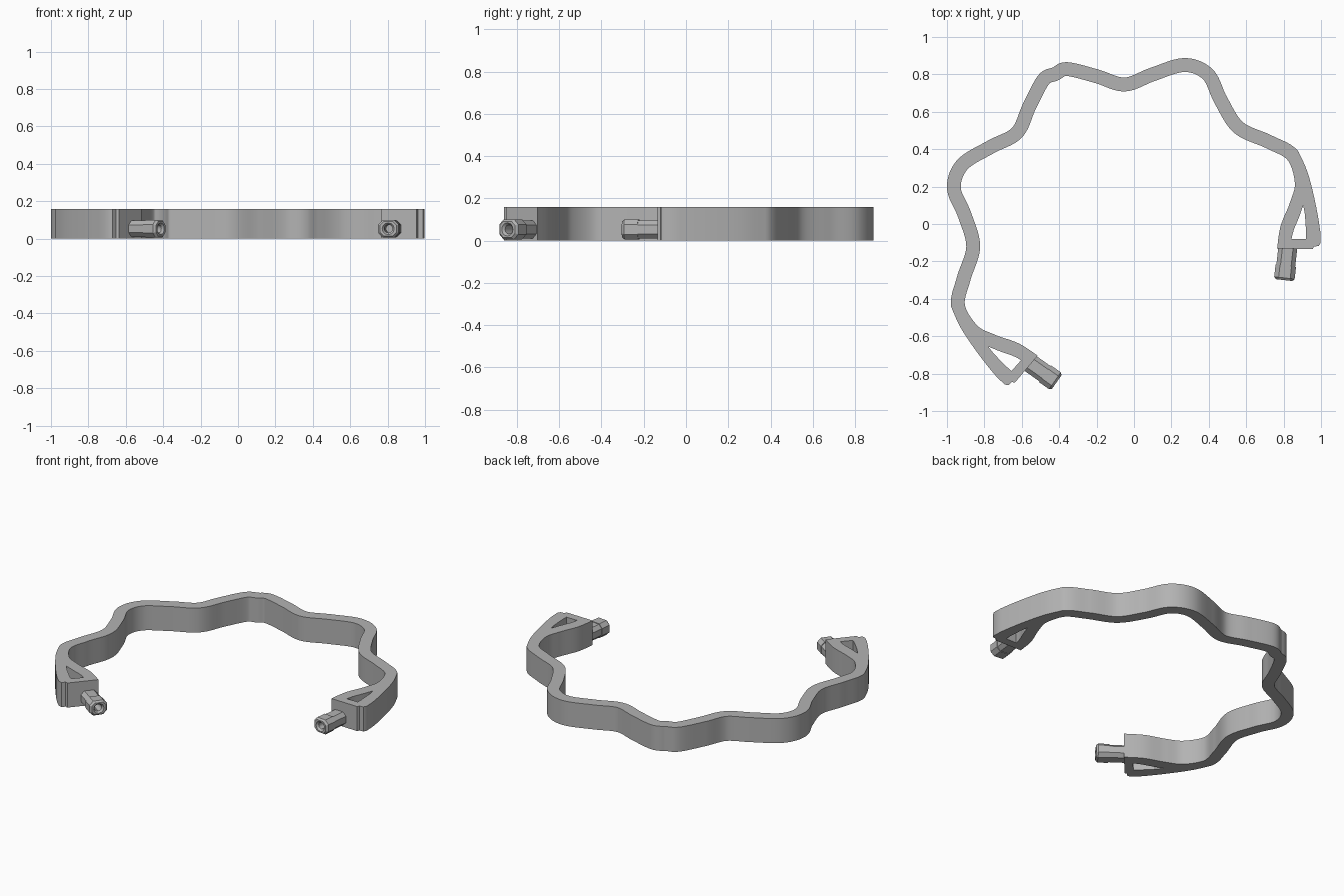
import bpy, bmesh, math
from mathutils import Vector, Matrix
from mathutils.geometry import interpolate_bezier

if "Cube" in bpy.data.objects:
    bpy.data.objects.remove(bpy.data.objects["Cube"])

HEIGHT = 0.16
HALF_WIDTH = 0.037
CENTRE = Vector((-0.063, 0.003))
SIDE = Vector((0.9125, 0.409)).normalized()   # direction across the symmetry axis

grey = bpy.data.materials.new("plain_grey")
grey.use_nodes = True
grey.diffuse_color = (0.45, 0.45, 0.45, 1)
grey.node_tree.nodes["Principled BSDF"].inputs["Base Color"].default_value = grey.diffuse_color


def mirror(p):
    return p - 2 * (p - CENTRE).dot(SIDE) * SIDE


def vectors(*pairs):
    return [Vector(p) for p in pairs]


def smooth_path(pts, steps=10):
    """Smooth curve through all the points."""
    n = len(pts)
    tangents = [(pts[min(i + 1, n - 1)] - pts[max(i - 1, 0)]) / 6 for i in range(n)]
    path = []
    for i in range(n - 1):
        path += interpolate_bezier(pts[i], pts[i] + tangents[i],
                                   pts[i + 1] - tangents[i + 1], pts[i + 1], steps + 1)[:-1]
    return [Vector(p[:2]) for p in path] + [pts[-1]]


def offset(path, distance):
    result = []
    for i, p in enumerate(path):
        t = (path[min(i + 1, len(path) - 1)] - path[max(i - 1, 0)]).normalized()
        result.append(p + Vector((-t.y, t.x)) * distance)
    return result


def finish(obj, angle):
    obj.data.materials.clear()
    obj.data.materials.append(grey)
    bpy.ops.object.select_all(action='DESELECT')
    obj.select_set(True)
    bpy.context.view_layer.objects.active = obj
    bpy.ops.object.shade_smooth_by_angle(angle=math.radians(angle))


def add_mesh(name, bm, angle):
    bmesh.ops.remove_doubles(bm, verts=bm.verts, dist=0.0002)
    bmesh.ops.recalc_face_normals(bm, faces=bm.faces)
    mesh = bpy.data.meshes.new(name)
    bm.to_mesh(mesh)
    bm.free()
    obj = bpy.data.objects.new(name, mesh)
    bpy.context.collection.objects.link(obj)
    finish(obj, angle)


# Wavy centre line of one half, from the middle lobe to the end strand
STEPS = 10
half = vectors((-.419, .803), (-.356, .828), (-.2, .79), (-.05, .746), (.1, .8), (.27, .85),
               (.395, .8), (.465, .66), (.56, .515), (.72, .44), (.85, .365), (.897, .22),
               (.868, .1), (.82, -.02), (.802, -.135))
arm_start = 10
full = [mirror(p) for p in reversed(half[1:])] + half
path = smooth_path(full, STEPS)
middle = (len(half) - 1) * STEPS
outer = offset(path, HALF_WIDTH)[middle:middle + arm_start * STEPS + 1]
inner = offset(path, -HALF_WIDTH)[middle:]

# Outer brace arm and the stepped foot at its tip
arm = smooth_path([outer[-1]] + vectors((.925, .285), (.957, .17), (.982, .05), (.996, -.04)), 5)[1:]
foot = vectors((.998, -.1), (.988, -.118), (.962, -.12), (.955, -.135))
half_outline = outer + arm + foot + inner[::-1]
outline = half_outline + [mirror(p) for p in reversed(half_outline[1:-1])]

# Triangular opening between strand and brace
hole = smooth_path(vectors((.905, .1), (.882, .035), (.855, -.03), (.842, -.08)), 4)
hole += vectors((.92, -.08), (.92, -.04), (.914, .05))

# Filled outline with both openings, extruded to the band height
curve = bpy.data.curves.new("band_outline", 'CURVE')
curve.dimensions = '2D'
curve.fill_mode = 'BOTH'
curve.extrude = HEIGHT / 2
for loop in (outline, hole, [mirror(p) for p in hole]):
    spline = curve.splines.new('POLY')
    spline.points.add(len(loop) - 1)
    for point, p in zip(spline.points, loop):
        point.co = (p.x, p.y, 0, 1)
    spline.use_cyclic_u = True
helper = bpy.data.objects.new("band_outline", curve)
bpy.context.collection.objects.link(helper)
bpy.context.view_layer.update()
filled = bpy.data.meshes.new_from_object(
    helper.evaluated_get(bpy.context.evaluated_depsgraph_get()))
bpy.data.objects.remove(helper)
band = bmesh.new()
band.from_mesh(filled)
bmesh.ops.translate(band, verts=band.verts, vec=(0, 0, HEIGHT / 2))
add_mesh("wavy_band", band, 35)


def connector(name, start, tip):
    """Eight-sided socket with a bevelled mouth and a round blind bore."""
    axis = Vector((tip.x - start.x, tip.y - start.y, 0))
    length = axis.length
    axis.normalize()
    across = Vector((-axis.y, axis.x, 0))
    base = Vector((start.x, start.y, 0.053))
    w, h, c = 0.055, 0.047, 0.024
    corners = vectors((w, h - c), (w - c, h), (c - w, h), (-w, h - c),
                      (-w, c - h), (c - w, -h), (w - c, -h), (w, c - h))
    section = []
    for i, p in enumerate(corners):
        section += [p, (p + corners[(i + 1) % 8]) / 2]
    seam = length * 0.55
    # position along the axis, scale, round bore or not
    rings = [(-0.02, .92, False), (seam, .92, False), (seam, 1, False),
             (length - .012, 1, False), (length, .8, False),
             (length, .032, True), (length - .012, .022, True), (length - .09, .022, True)]
    bm = bmesh.new()
    loops = []
    for along, size, is_round in rings:
        loops.append([bm.verts.new(base + axis * along
                                   + across * q.x + Vector((0, 0, q.y)))
                      for q in [(p.normalized() if is_round else p) * size for p in section]])
    for a, b in zip(loops, loops[1:]):
        for i in range(16):
            j = (i + 1) % 16
            bm.faces.new((a[i], a[j], b[j], b[i]))
    bm.faces.new(loops[0])
    bm.faces.new(loops[-1])
    add_mesh(name, bm, 30)


# Connector sockets at both ends
root, tip = vectors((.822, -.13), (.803, -.3))
connector("left_connector", root, tip)
connector("right_connector", mirror(root), mirror(tip))
